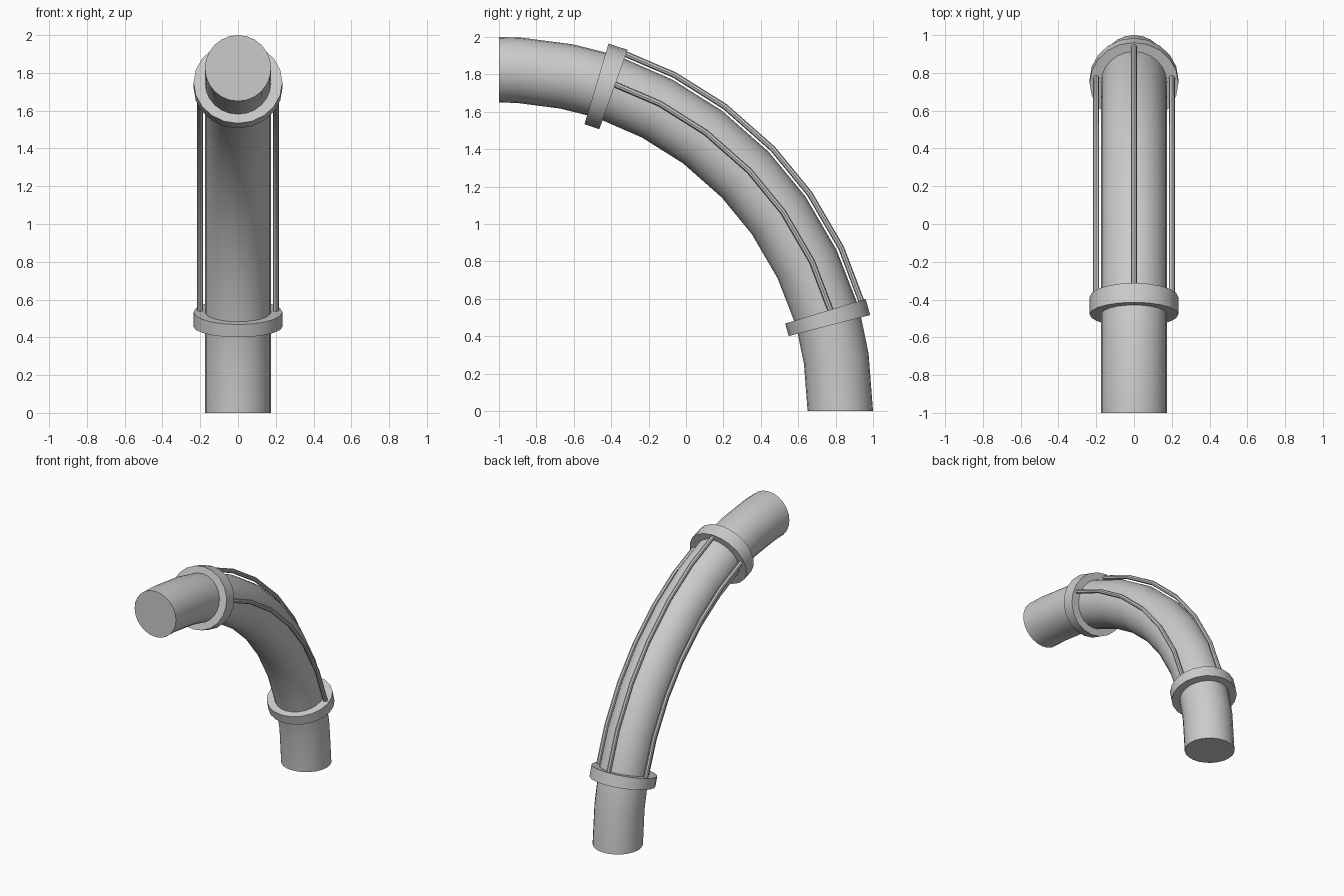
import bpy, bmesh
from math import sin, cos, radians, tau

if "Cube" in bpy.data.objects:
    bpy.data.objects.remove(bpy.data.objects["Cube"])

# Bend lies in the yz plane around this centre line
CENTRE_Y, BEND = -1.0, 1.825


def sweep(name, angles, rx, rr, sides, dx=0.0, dr=0.0):
    """Closed tube swept round the bend; dx/dr shift it off the centre line."""
    bm = bmesh.new()
    rings = []
    for deg in angles:
        a = radians(deg)
        ring = []
        for i in range(sides):
            t = tau * i / sides
            r = BEND + dr + rr * sin(t)
            ring.append(bm.verts.new((dx + rx * cos(t), CENTRE_Y + r * cos(a), r * sin(a))))
        rings.append(ring)
    for lo, hi in zip(rings, rings[1:]):
        for i in range(sides):
            j = (i + 1) % sides
            bm.faces.new((lo[i], lo[j], hi[j], hi[i]))
    bm.faces.new(rings[0])
    bm.faces.new(rings[-1])
    bmesh.ops.recalc_face_normals(bm, faces=bm.faces)
    mesh = bpy.data.meshes.new(name)
    bm.to_mesh(mesh)
    bm.free()
    obj = bpy.data.objects.new(name, mesh)
    bpy.context.collection.objects.link(obj)
    bpy.ops.object.select_all(action='DESELECT')
    obj.select_set(True)
    bpy.context.view_layer.objects.active = obj
    bpy.ops.object.shade_smooth_by_angle(angle=radians(35))
    return obj


middle = [25.5, 35, 43.8, 53.4, 62.4]

# Main bent pipe
sweep("bent_pipe", [0, 8.8, 14.5, 17] + middle + [70.4, 73.4, 78.6, 86.6, 90], 0.175, 0.175, 24)

# Collars near both ends
sweep("lower_collar", [14.5, 17], 0.235, 0.225, 20)
sweep("upper_collar", [70.4, 73.4], 0.235, 0.225, 20)

# Thin rods between the collars: one on the outside, one on each side
for name, dx, dr in (("outer_rod", 0, 0.202), ("left_rod", -0.2, 0.03), ("right_rod", 0.2, 0.03)):
    sweep(name, [16] + middle + [71.4], 0.016, 0.016, 8, dx, dr)
